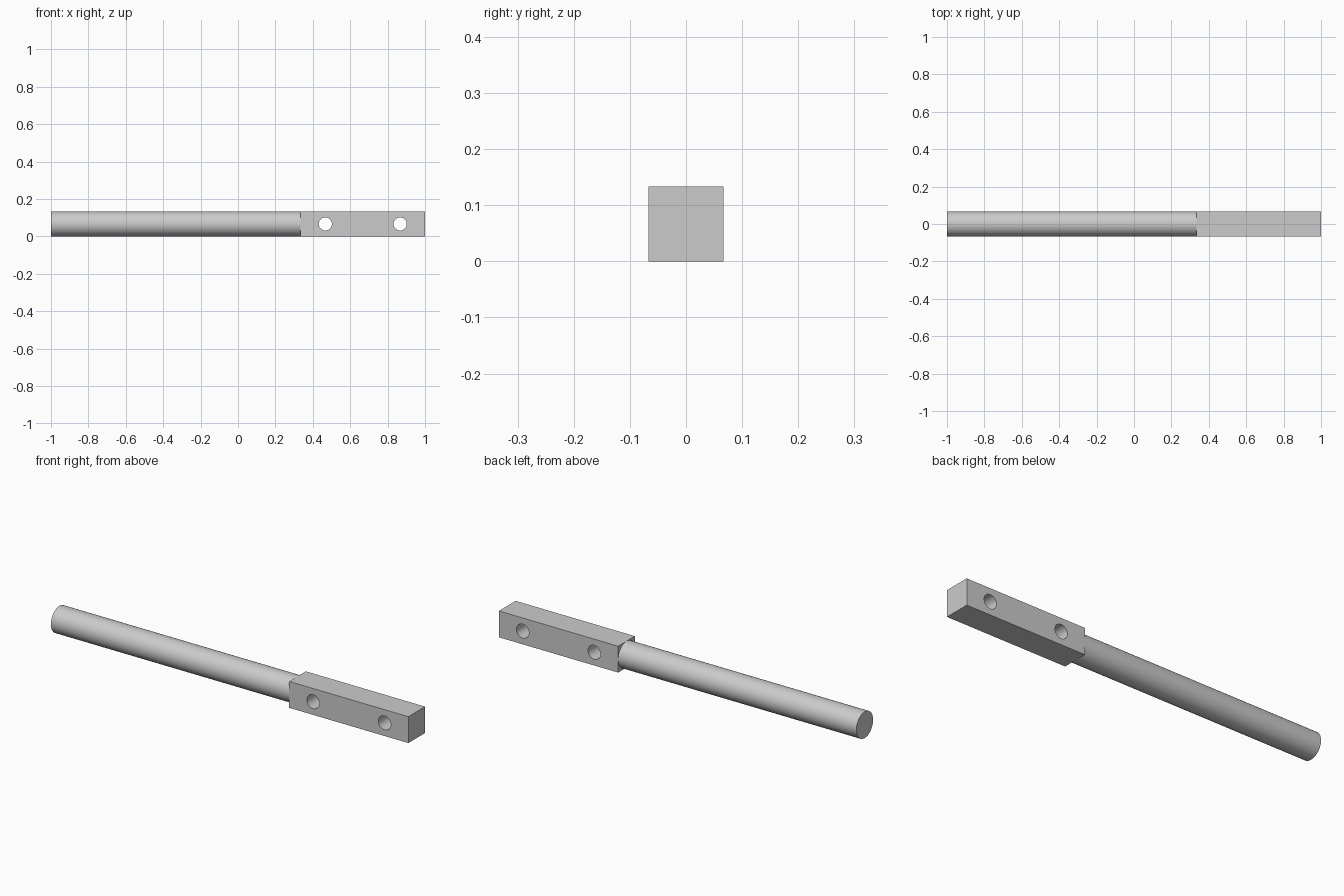
import bpy
from math import pi

default = bpy.data.objects.get("Cube")
if default:
    bpy.data.objects.remove(default, do_unlink=True)

HALF = 0.0667            # half thickness of the bar, also the rod radius
JOINT = 0.333            # where the round rod meets the square block
HOLE_RADIUS = 0.035

grey = bpy.data.materials.new("light grey")
grey.use_nodes = True
colour = (0.6, 0.6, 0.6, 1)
grey.diffuse_color = colour
grey.node_tree.nodes["Principled BSDF"].inputs["Base Color"].default_value = colour


def cylinder(name, radius, length, location, rotation):
    bpy.ops.mesh.primitive_cylinder_add(
        vertices=64, radius=radius, depth=length, location=location, rotation=rotation)
    obj = bpy.context.object
    obj.name = name
    obj.data.materials.append(grey)
    return obj


def smooth(obj):
    bpy.ops.object.select_all(action="DESELECT")
    obj.select_set(True)
    bpy.context.view_layer.objects.active = obj
    bpy.ops.object.shade_smooth_by_angle(angle=pi / 6)


# Round rod
rod = cylinder("round_rod", HALF, 1 + JOINT, ((JOINT - 1) / 2, 0, HALF), (0, pi / 2, 0))
smooth(rod)

# Square mounting block
bpy.ops.mesh.primitive_cube_add(size=1, location=((1 + JOINT) / 2, 0, HALF))
block = bpy.context.object
block.name = "mounting_block"
block.scale = (1 - JOINT, 2 * HALF, 2 * HALF)
bpy.ops.object.transform_apply(location=False, rotation=False, scale=True)
block.data.materials.append(grey)

# Two bolt holes through the block, front to back
for x in (0.467, 0.867):
    cutter = cylinder("hole_cutter", HOLE_RADIUS, 4 * HALF, (x, 0, HALF), (pi / 2, 0, 0))
    cutter.hide_render = True
    bpy.context.view_layer.objects.active = block
    cut = block.modifiers.new("bolt_hole", "BOOLEAN")
    cut.object = cutter
    cut.operation = "DIFFERENCE"
    cut.solver = "EXACT"
    bpy.ops.object.modifier_apply(modifier=cut.name)
    bpy.data.objects.remove(cutter, do_unlink=True)
smooth(block)
